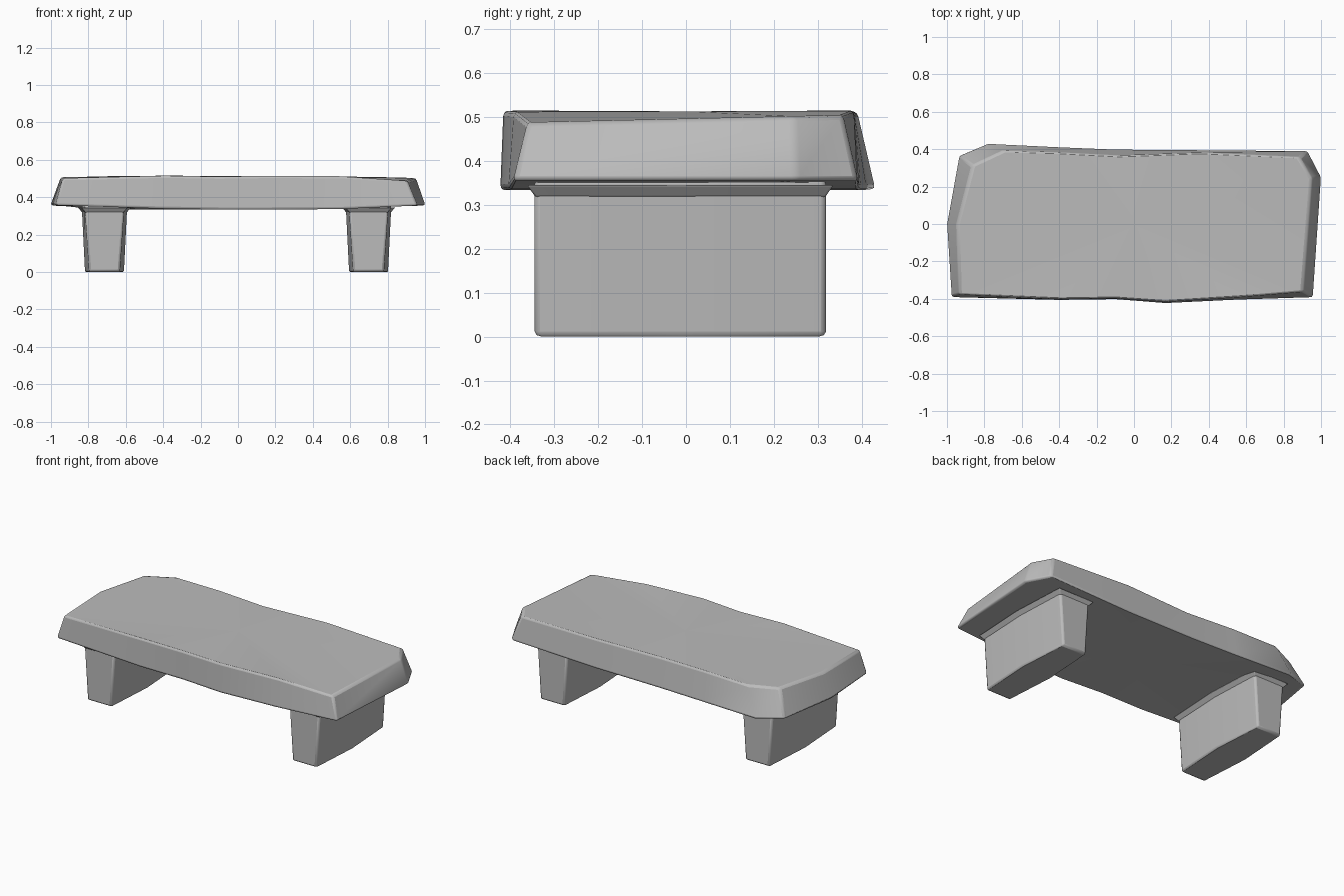
import bpy, bmesh

if "Cube" in bpy.data.objects:
    bpy.data.objects.remove(bpy.data.objects["Cube"])

stone = bpy.data.materials.new("stone grey")
stone.diffuse_color = (0.5, 0.5, 0.5, 1)
stone.use_nodes = True
stone.node_tree.nodes["Principled BSDF"].inputs["Base Color"].default_value = stone.diffuse_color


def loft(name, lower, upper, low_mid, up_mid, bevel):
    """Join two outlines with side faces and fan caps, then soften the edges."""
    bm = bmesh.new()
    a = [bm.verts.new(p) for p in lower]
    b = [bm.verts.new(p) for p in upper]
    ca, cb = bm.verts.new(low_mid), bm.verts.new(up_mid)
    n = len(a)
    for i in range(n):
        j = (i + 1) % n
        bm.faces.new((a[i], a[j], b[j], b[i]))
        bm.faces.new((b[i], b[j], cb))
        bm.faces.new((a[j], a[i], ca))
    bmesh.ops.recalc_face_normals(bm, faces=bm.faces)
    me = bpy.data.meshes.new(name)
    bm.to_mesh(me)
    bm.free()
    me.materials.append(stone)
    ob = bpy.data.objects.new(name, me)
    bpy.context.collection.objects.link(ob)
    mod = ob.modifiers.new("soft edges", 'BEVEL')
    mod.width, mod.segments = bevel, 2
    mod.limit_method, mod.angle_limit = 'ANGLE', 0.5
    bpy.ops.object.select_all(action='DESELECT')
    ob.select_set(True)
    bpy.context.view_layer.objects.active = ob
    bpy.ops.object.shade_smooth_by_angle(angle=0.6)
    return ob


# Seat slab: rough-hewn, wider at the bottom than at the top
lower = [(-1.003, 0.0, .355), (-.977, -.392, .357), (-.4, -.406, .338), (-.1, -.402, .334),
         (.17, -.423, .334), (.55, -.405, .336), (.96, -.394, .355), (1.003, .25, .355),
         (.93, .392, .355), (.36, .395, .336), (-.1, .4, .334), (-.4, .412, .334),
         (-.785, .431, .336), (-.938, .367, .352)]
upper = [(-.947, 0.0, .508), (-.937, -.375, .502), (-.4, -.402, .515), (-.1, -.397, .51),
         (.17, -.416, .514), (.55, -.392, .512), (.905, -.36, .488), (.952, .245, .502),
         (.885, .357, .505), (.36, .382, .514), (-.08, .365, .509), (-.4, .382, .515),
         (-.7, .39, .512), (-.865, .312, .508)]
loft("seat", lower, upper, (0, 0, .334), (0, 0, .513), .012)


# Legs: tapered blocks whose long sides bulge in the middle
def leg_ring(cx, half_mid, half_end, y0, y1, z):
    ym = (y0 + y1) / 2
    return [(cx - half_end, y0, z), (cx + half_end, y0, z), (cx + half_mid, ym, z),
            (cx + half_end, y1, z), (cx - half_end, y1, z), (cx - half_mid, ym, z)]


for side, cx in (("left", -.714), ("right", .698)):
    loft(side + "_leg",
         leg_ring(cx, .104, .082, -.345, .319, 0),
         leg_ring(cx, .122, .106, -.345, .319, .36),
         (cx, -.013, 0), (cx, -.013, .36), .012)
    # Small flare where the leg meets the seat
    loft(side + "_leg_flare",
         leg_ring(cx, .119, .102, -.343, .317, .318),
         leg_ring(cx, .142, .124, -.362, .336, .345),
         (cx, -.013, .318), (cx, -.013, .345), .004)
